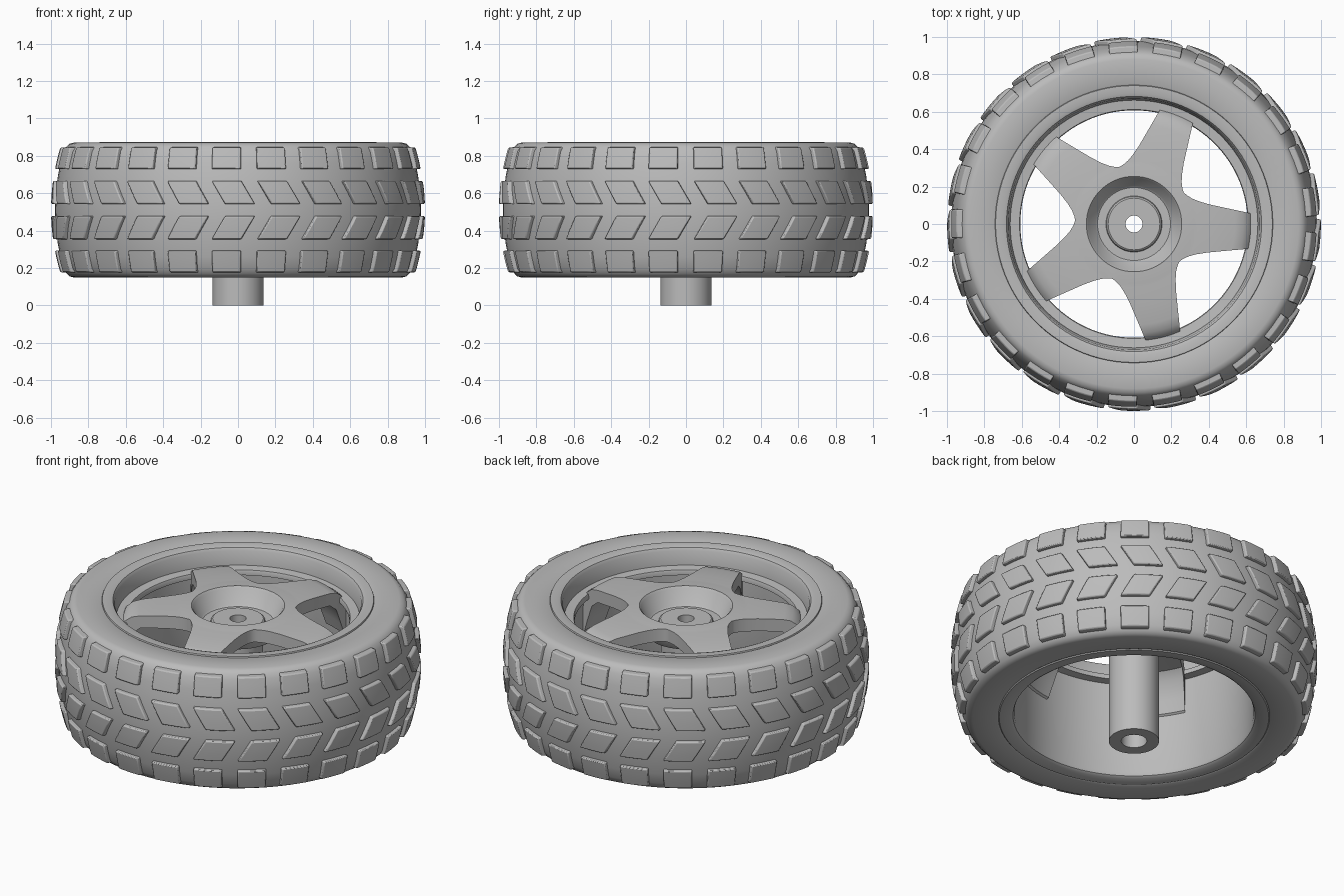
import bpy, bmesh
from math import sin, cos, pi, radians

if "Cube" in bpy.data.objects:
    bpy.data.objects.remove(bpy.data.objects["Cube"])

MID = 0.51          # height of the tyre's middle plane
BLOCKS = 25         # tread blocks in each row
SPOKES = 5

grey = bpy.data.materials.new("plain grey")
grey.use_nodes = True
grey.diffuse_color = (0.5, 0.5, 0.5, 1)
grey.node_tree.nodes["Principled BSDF"].inputs["Base Color"].default_value = (0.5, 0.5, 0.5, 1)


def finish(name, bm, bevel=0.0):
    """Turn a bmesh into a smooth-shaded object with sharp edges kept."""
    bmesh.ops.remove_doubles(bm, verts=bm.verts, dist=0.0005)
    bmesh.ops.recalc_face_normals(bm, faces=bm.faces)
    mesh = bpy.data.meshes.new(name)
    bm.to_mesh(mesh)
    bm.free()
    mesh.materials.append(grey)
    obj = bpy.data.objects.new(name, mesh)
    bpy.context.collection.objects.link(obj)
    bpy.ops.object.select_all(action='DESELECT')
    obj.select_set(True)
    bpy.context.view_layer.objects.active = obj
    bpy.ops.object.shade_smooth_by_angle(angle=radians(32))
    if bevel:
        mod = obj.modifiers.new("soft_edges", 'BEVEL')
        mod.width = bevel
        mod.segments = 2
        mod.limit_method = 'ANGLE'
        mod.angle_limit = radians(40)
    return obj


def polar(r, a, z):
    return (r * cos(a), r * sin(a), z)


def lathe(name, profile, segments=100):
    """Spin a closed (radius, height) profile around z."""
    bm = bmesh.new()
    rings = [[bm.verts.new(polar(r, 2 * pi * i / segments, z)) for r, z in profile]
             for i in range(segments)]
    n = len(profile)
    for i in range(segments):
        a, b = rings[i], rings[(i + 1) % segments]
        for j in range(n):
            k = (j + 1) % n
            bm.faces.new((a[j], b[j], b[k], a[k]))
    return finish(name, bm)


def slab(bm, top, bottom, open_rows=0):
    """Close two matching point grids into a solid; first rows may stay open at the sides."""
    t = [[bm.verts.new(p) for p in row] for row in top]
    b = [[bm.verts.new(p) for p in row] for row in bottom]
    rows, cols = len(t), len(t[0])
    for i in range(rows - 1):
        for j in range(cols - 1):
            for g in (t, b):
                bm.faces.new((g[i][j], g[i][j + 1], g[i + 1][j + 1], g[i + 1][j]))
        if i >= open_rows:
            for j in (0, cols - 1):
                bm.faces.new((t[i][j], t[i + 1][j], b[i + 1][j], b[i][j]))
    for i in ([rows - 1] if open_rows else [0, rows - 1]):
        for j in range(cols - 1):
            bm.faces.new((t[i][j], t[i][j + 1], b[i][j + 1], b[i][j]))


def crown(z):
    """Radius of the bulging tyre wall at a height."""
    return 0.978 - 0.45 * (z - MID) ** 2


# Tyre carcass: upper half of the section, mirrored to the lower half
upper = [(0.74, 0.865), (0.75, 0.87), (0.88, 0.87), (0.902, 0.864), (0.916, 0.85)]
upper += [(crown(z), z) for z in (0.825, 0.76, 0.69, 0.62, 0.56)]
lower = [(r, 2 * MID - z) for r, z in reversed(upper)]
lathe("tyre", upper + [(crown(MID), MID)] + lower)


# Tread rows: outer rows square, inner rows slanted into arrows
def tread_row(name, z0, z1, shift0, shift1):
    bm = bmesh.new()
    half = radians(4.8)
    for k in range(BLOCKS):
        start = radians(-93.7) + 2 * pi * k / BLOCKS

        def grid(lift, shrink):
            rows = []
            for v in (0, 1 / 3, 2 / 3, 1):
                vv = 0.5 + (v - 0.5) * shrink
                z = z0 + (z1 - z0) * vv
                mid = start + radians(shift0 + (shift1 - shift0) * vv)
                rows.append([polar(crown(z) + lift, mid + half * u * shrink, z)
                             for u in (-1, -0.5, 0, 0.5, 1)])
            return rows
        slab(bm, grid(0.022, 0.95), grid(-0.02, 1.0))
    return finish(name, bm, bevel=0.006)


SLANT = 4.4
tread_row("tread_top_outer", 0.727, 0.847, 0, 0)
tread_row("tread_top_inner", 0.54, 0.668, SLANT, 0)
tread_row("tread_bottom_inner", 0.352, 0.48, 0, SLANT)
tread_row("tread_bottom_outer", 0.175, 0.295, 0, 0)

# Rim barrel with rounded lips and a ledge under the top lip
lathe("rim", [(0.745, 0.86), (0.74, 0.874), (0.70, 0.874), (0.682, 0.868), (0.672, 0.852),
              (0.662, 0.77), (0.612, 0.765), (0.608, 0.755), (0.608, 0.735), (0.653, 0.73),
              (0.653, 0.18), (0.66, 0.162), (0.675, 0.152), (0.735, 0.149), (0.745, 0.16)])

# Hub: dished centre, raised boss and hollow axle sleeve
lathe("hub", [(0.265, 0.832), (0.255, 0.836), (0.245, 0.825), (0.205, 0.745), (0.195, 0.738),
              (0.15, 0.738), (0.146, 0.752), (0.138, 0.758), (0.045, 0.758), (0.045, 0.4),
              (0.07, 0.4), (0.07, 0), (0.137, 0), (0.137, 0.67), (0.21, 0.67), (0.265, 0.76)], 64)

# Spokes: star plate whose arms curve down at the rim
# stations: radius, half angle in degrees, top height, bottom height
stations = [(0.255, 36, 0.835, 0.76), (0.315, 36, 0.832, 0.757), (0.322, 32, 0.831, 0.756),
            (0.34, 27, 0.83, 0.755), (0.37, 22.5, 0.828, 0.753), (0.42, 17.8, 0.824, 0.75),
            (0.54, 11.6, 0.813, 0.74), (0.585, 10, 0.802, 0.70), (0.62, 8.9, 0.775, 0.6),
            (0.642, 8.1, 0.73, 0.53), (0.655, 7.7, 0.66, 0.52)]
bm = bmesh.new()
for k in range(SPOKES):
    aim = radians(-3.5) + 2 * pi * k / SPOKES

    def sheet(level):
        return [[polar(s[0], aim + radians(s[1]) * (j / 4 - 1), s[level]) for j in range(9)]
                for s in stations]
    slab(bm, sheet(2), sheet(3), open_rows=1)
finish("spokes", bm)
